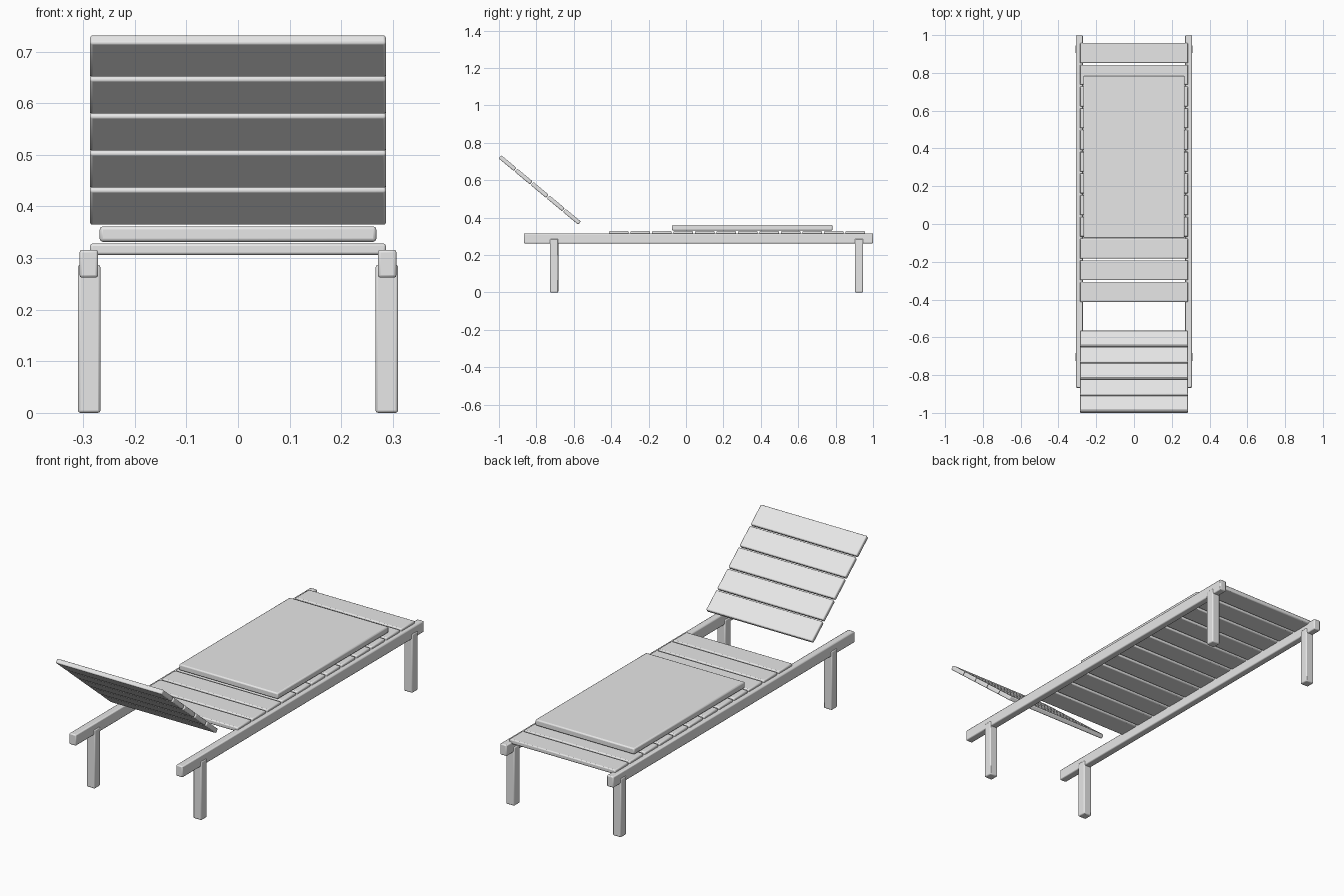
import bpy
import math
from mathutils import Matrix, Vector

cube = bpy.data.objects.get("Cube")
if cube:
    bpy.data.objects.remove(cube, do_unlink=True)

# One pale grey for the whole lounger
grey = bpy.data.materials.new("pale_grey")
grey.use_nodes = True
colour = (0.8, 0.8, 0.8, 1)
grey.diffuse_color = colour
grey.node_tree.nodes["Principled BSDF"].inputs["Base Color"].default_value = colour


def board(name, size, centre, tilt=0.0, bevel=0.005):
    """Box with rounded edges, tilted about the x axis."""
    bpy.ops.mesh.primitive_cube_add(size=1)
    obj = bpy.context.object
    obj.name = name
    obj.data.transform(Matrix.Diagonal((*size, 1)))
    obj.location = centre
    obj.rotation_euler.x = tilt
    obj.data.materials.append(grey)
    mod = obj.modifiers.new("rounded_edges", 'BEVEL')
    mod.width = bevel
    mod.segments = 2
    bpy.ops.object.shade_smooth_by_angle(angle=math.radians(30))
    return obj


SLAT = (0.574, 0.105, 0.022)

# Side rails and legs
for side, sx in (("left", 1), ("right", -1)):
    board(side + "_rail", (0.036, 1.867, 0.054), (sx * 0.289, 0.0665, 0.289))
    for end, y in (("front", -0.705), ("back", 0.925)):
        board(f"{end}_{side}_leg", (0.044, 0.044, 0.287),
              (sx * 0.2885, y, 0.1435))

# Seat slats across the rails
for i in range(12):
    board(f"seat_slat_{i + 1}", SLAT, (0, 0.905 - i * 0.115, 0.317))

# Raised backrest slats
tilt = math.radians(-39.8)
along = Vector((0, math.cos(tilt), math.sin(tilt)))
middle = Vector((0, -0.782, 0.548))
for i in range(5):
    board(f"backrest_slat_{i + 1}", SLAT, middle + along * (i - 2) * 0.112, tilt)

# Flat cushion
board("cushion", (0.536, 0.858, 0.03), (0, 0.354, 0.3465), bevel=0.006)
